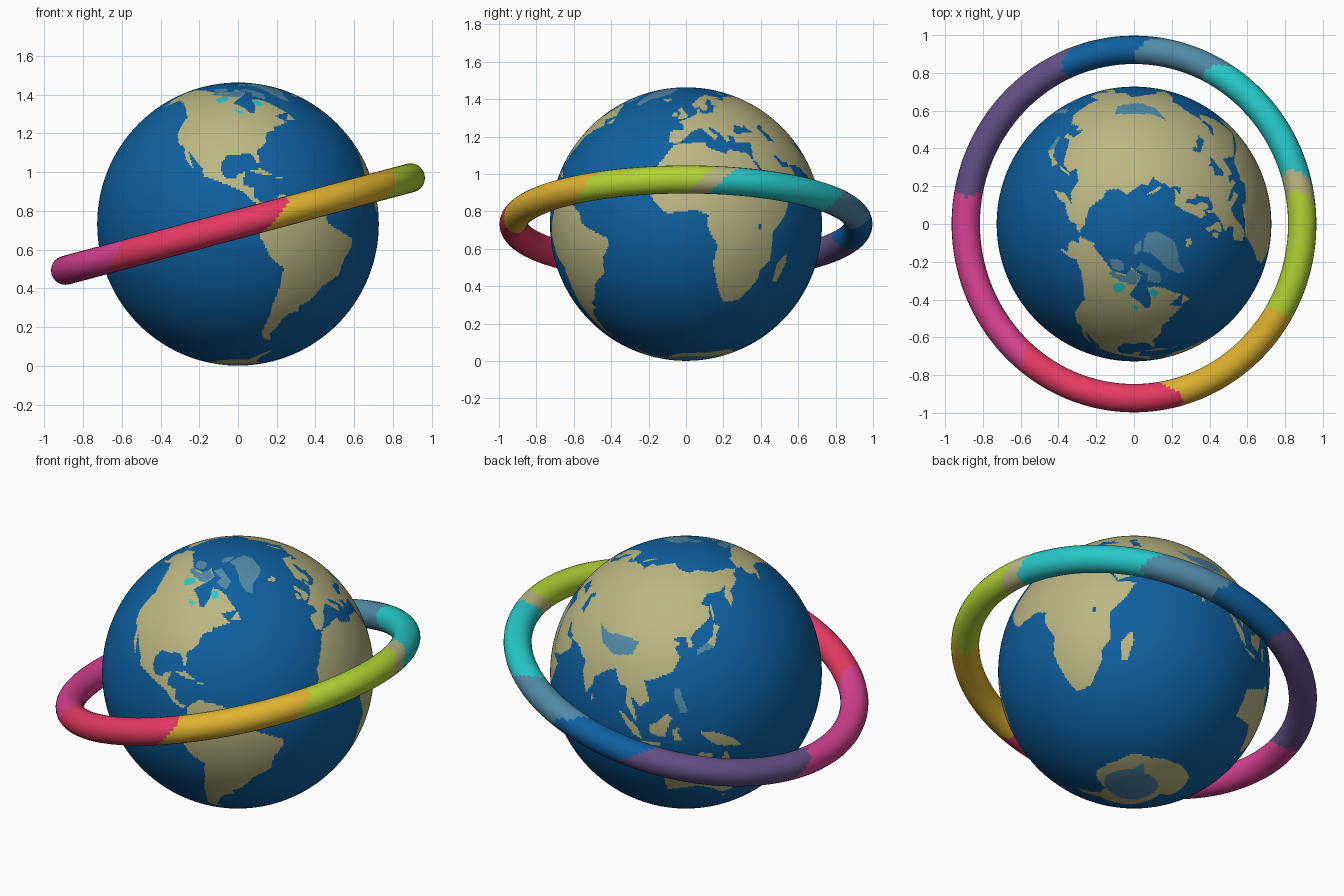
import bpy, math

# ---------- materials ----------
def lin(c):
    c /= 255
    return c / 12.92 if c <= 0.04045 else ((c + 0.055) / 1.055) ** 2.4

PALETTE = {"ocean_blue": (14, 96, 160), "land_khaki": (186, 182, 130), "steel_blue": (82, 138, 168),
           "cyan": (38, 200, 200), "lime": (178, 210, 52), "gold": (222, 178, 48),
           "red": (228, 58, 98), "pink": (216, 66, 146), "purple": (100, 80, 136)}
NAMES = list(PALETTE)
MATS = []
for name, rgb in PALETTE.items():
    m = bpy.data.materials.new(name)
    m.diffuse_color = (*[lin(c) for c in rgb], 1)
    MATS.append(m)
OCEAN, LAND, STEEL, CYAN, LIME, GOLD, RED, PINK, PURPLE = range(9)

def finish(name):
    ob = bpy.context.object
    ob.name = name
    for m in MATS:
        ob.data.materials.append(m)
    bpy.ops.object.shade_smooth()
    return ob

# ---------- map: outlines (lon, lat) filled row by row into a grid ----------
COLS, ROWS = 480, 240
STEP = 360 / COLS
grid = [[OCEAN] * COLS for _ in range(ROWS)]

def paint(colour, *pts):
    p = list(zip(pts[::2], pts[1::2]))
    for r in range(ROWS):
        lat = -90 + (r + 0.5) * STEP
        xs = sorted(a[0] + (lat - a[1]) * (b[0] - a[0]) / (b[1] - a[1])
                    for a, b in zip(p, p[1:] + p[:1]) if (a[1] > lat) != (b[1] > lat))
        for x0, x1 in zip(xs[::2], xs[1::2]):
            c0 = math.ceil((x0 + 180) / STEP - 0.5)
            c1 = math.ceil((x1 + 180) / STEP - 0.5)
            for c in range(max(c0, 0), min(c1, COLS)):
                grid[r][c] = colour

# North America
paint(LAND, -168,66, -156,71, -128,70, -115,68, -95,68, -94,72, -82,68, -87,64, -94,59, -85,55, -82,52,
      -79,52, -77,57, -78,62, -70,61, -65,59, -61,56, -56,52, -66,50, -60,46, -66,44, -70,43, -70,41.5,
      -74,40.5, -76,37, -76,35, -81,31, -80,26, -81,25, -83,29, -85,30, -90,29.5, -95,29, -97.5,26,
      -97.5,22, -95,18.5, -91,18.5, -90,21, -87,21.5, -88,16, -83.5,15, -83.5,11, -80,9, -77,8.5,
      -80,7.3, -85,10, -87.5,13, -94,16, -105,20, -106,23, -112,29, -114.5,31.5, -110,23, -112,25,
      -115,28, -117,33, -120.5,34.5, -124,40, -124,47, -123,49, -130,55, -138,59, -148,60.5, -153,58,
      -163,55, -157,58.5, -163,60, -165,62, -161,65)
# South America
paint(LAND, -77,8.5, -72,12, -62,10.5, -52,5, -50,0, -44,-2.5, -35,-6, -35,-9, -39,-14, -40,-21, -48,-26,
      -53,-33, -58,-35, -57,-38, -62,-39, -65,-42, -66,-46, -69,-51, -66,-55, -72,-54, -75,-50, -73,-41,
      -73,-36, -71,-28, -70,-18, -76,-14, -81,-5, -80,1, -77.5,4)
# Africa
paint(LAND, -6,35.5, 10,37, 11,34, 20,31, 22,33, 32,31, 34,27, 37,21, 43,12, 51,11.5, 47,4, 40,-3, 40,-15,
      35,-20, 35,-24, 32.5,-28, 27,-34, 19,-34.5, 15,-27, 12,-17, 13.5,-9, 9,-1, 9.5,4, 4,6, -8,4.5,
      -13,8.5, -17,14.5, -16.5,21, -10,30)
# Europe and northern Asia
paint(LAND, -9,37, -9,43, -1.5,43.5, -1.5,46, -4.5,48.5, 2,51, 8,54, 8,57, 10.5,57.5, 10,54.5, 14,54, 20,55,
      22,57.5, 24,59.5, 30,60, 38,64.5, 44,66.5, 45,68, 60,69, 68,68.5, 70,73, 80,73, 90,75.5, 104,77.5,
      113,74, 130,71.5, 140,73, 160,70, 180,69, 180,65, 178,62.5, 170,60, 163,58.5, 162,55, 157,51,
      156,57, 163,62, 155,59.5, 142,59, 136,54.5, 141,53, 140,48, 132,43, 90,40, 50,38, 36,36.5, 28,37,
      26.5,40, 23.5,40.5, 24,38, 22,37, 19.5,41.5, 14,45.5, 13,44, 18,40, 16,38, 12,42, 9,44.5, 3,42.5,
      0,39, -5,36)
# Scandinavia
paint(LAND, 5,61, 14,67.5, 25,71, 41,67, 33,66.5, 38,64.5, 30,60, 22,60.5, 25,65, 22,66, 17,61.5, 18.5,60,
      16,56.5, 12.5,56, 11,59, 7,58)
# Southern Asia
paint(LAND, 27,37, 36,36.5, 35,32, 34,28, 35,28, 39,21, 43,13, 52,16, 59.5,22, 57,25.5, 66,25, 68,23, 72.5,21,
      73,16, 77,8, 80,13, 80,16, 87,21, 91,22.5, 94,17, 98,16, 98.5,9, 103.5,1.5, 103,6, 100,13, 105,9,
      109,12, 106,20, 110,21, 119,25, 122,31, 119.5,35, 122,37, 118,38.5, 121.5,40, 125,39.5,
      126.5,34.5, 129,36, 127.5,39.5, 132,43.5, 90,45, 50,42, 28,41.5)
# Australia and Antarctica
paint(LAND, 114,-22, 122,-18, 129,-15, 131,-11.5, 137,-12, 136,-15, 140,-17.5, 142.5,-11, 146,-19, 153,-26,
      150,-37, 145,-38.5, 138,-34, 131,-31.5, 124,-33, 115.5,-34.5)
paint(LAND, -180,-78, -150,-77, -120,-74, -100,-73, -75,-73, -65,-66, -58,-63, -62,-70, -60,-75, -40,-78,
      -25,-75, -10,-71, 30,-69.5, 50,-66.5, 70,-68, 90,-66.5, 135,-66, 160,-70, 170,-72, 165,-78,
      180,-78, 180,-90, -180,-90)
# Islands
paint(LAND, -180,69, -170,66, -180,65)
paint(LAND, -5.5,50, 1,51, 1.5,53, -2,56, -2,57.5, -4,58.5, -6,57, -3,54, -5,52)
paint(LAND, -10,52, -6,52, -6,55, -9,54.5)
paint(LAND, -24,65, -18,63.5, -14,65, -16,66.5, -23,66)
paint(LAND, 52,71, 57,74.5, 68,77, 60,73.5, 56,70.5)
paint(LAND, 44,-25, 47,-25, 50,-16, 49,-12, 44,-17)
paint(LAND, 131,-1, 138,-2, 146,-6, 150,-10, 143,-9, 138,-8, 133,-4)
paint(LAND, 109,1, 113,3, 117,7, 119,5, 117,0, 116,-4, 110,-3)
paint(LAND, 95,5.5, 98,4.5, 104,-1, 106,-6, 102,-4, 98,1)
paint(LAND, 105,-6.5, 114,-7, 114,-8.5, 106,-7.5)
paint(LAND, 119,0, 125,1.5, 121,0, 123,-5, 120,-5)
paint(LAND, 136,37, 140,35, 142,40, 145,43.5, 141.5,45, 140,40)
paint(LAND, 142,46, 143.5,49, 143,54, 142,53)
paint(LAND, -85,22, -80,23, -74,20, -77,20)
paint(LAND, -74,18.5, -73,20, -68.5,18.5)
paint(LAND, -59,47.5, -53,47, -55.5,51.5)
paint(LAND, 80,9.5, 82,7, 80,6)
paint(LAND, 145,-41, 148,-41, 147,-43.5)
paint(LAND, 173,-35, 178,-38, 175,-41, 174,-38)
paint(LAND, 172.5,-41, 174,-42, 168,-46.5, 167,-45)
# Inland seas
paint(OCEAN, 28,42, 31,46.5, 36,45, 39,47, 38,45, 41.5,42, 35,42, 31,41.2)
paint(OCEAN, 47,45, 51,47, 53,45, 50.5,44, 53,41, 54,37, 50,37.5, 49,40.5)
paint(OCEAN, 48,30, 50,30, 52,27.5, 57,26.5, 56,25, 51,24.5, 50,27)
paint(OCEAN, 32,-1, 33,0.5, 34,-1, 33,-2.5)
# Frozen and high ground in steel blue
paint(STEEL, -73,78, -60,82, -32,83.5, -18,80, -22,72, -32,68, -40,65, -43,60, -48,61, -53,66, -54,70, -60,76)
paint(STEEL, -90,77, -90,81, -65,83, -75,78.5)
paint(STEEL, -80,73.5, -72,71, -62,66.5, -66,62, -77,65, -74,68, -88,71)
paint(STEEL, -125,72, -115,73.5, -105,73, -102,69.5, -116,69)
paint(STEEL, -117,66, -95,64, -88,64, -83,68, -94,71, -100,67.5, -115,68)
paint(STEEL, 73,38, 80,36, 90,37, 100,36, 98,30, 88,28, 80,31)
paint(STEEL, 130,32, 135,33.5, 140,35, 136,37, 131,34.5)
paint(STEEL, 120,18, 122,18, 126,8, 123,7, 120,14)
paint(STEEL, -180,-82, -60,-80, 0,-75, 50,-75, 62,-71, 70,-77, 180,-82, 180,-90, -180,-90)
# Lakes in cyan
paint(CYAN, -110,62, -106,59, -100,60, -97,63, -104,64)
paint(CYAN, -78,60, -74,56, -70,58, -73,61)
paint(CYAN, -93,54, -88,51, -86,53)

# ---------- globe ----------
CZ = 0.732
bpy.ops.mesh.primitive_uv_sphere_add(segments=COLS, ring_count=ROWS, radius=1)
globe = finish("globe")
for f in globe.data.polygons:
    c = f.center.normalized()
    col = int((math.degrees(math.atan2(c.y, c.x)) + 180) / STEP) % COLS
    row = min(ROWS - 1, int((math.degrees(math.asin(max(-1, min(1, c.z)))) + 90) / STEP))
    f.material_index = grid[row][col]
globe.scale = (0.727, 0.727, 0.731)
globe.location.z = CZ

# ---------- tilted ring with slanted colour bands ----------
MAJOR, MINOR = 0.922, 0.075
BANDS = [(-134, RED), (-79, GOLD), (-34, LIME), (6, LAND), (13, CYAN), (58, STEEL),
         (83, OCEAN), (109, PURPLE), (166, PINK)]
bpy.ops.mesh.primitive_torus_add(major_radius=MAJOR, minor_radius=MINOR,
                                 major_segments=360, minor_segments=24)
ring = finish("orbit_ring")
for f in ring.data.polygons:
    x, y, z = f.center
    a = math.atan2(y, x)
    out = (math.hypot(x, y) - MAJOR) / MINOR
    t = math.degrees(a) - 5 * z / MINOR + 3 * math.sin(a) * out
    t = (t + 180) % 360 - 180
    f.material_index = ([PINK] + [m for start, m in BANDS if t >= start])[-1]
ring.rotation_euler.y = math.radians(-15)
ring.location.z = CZ
